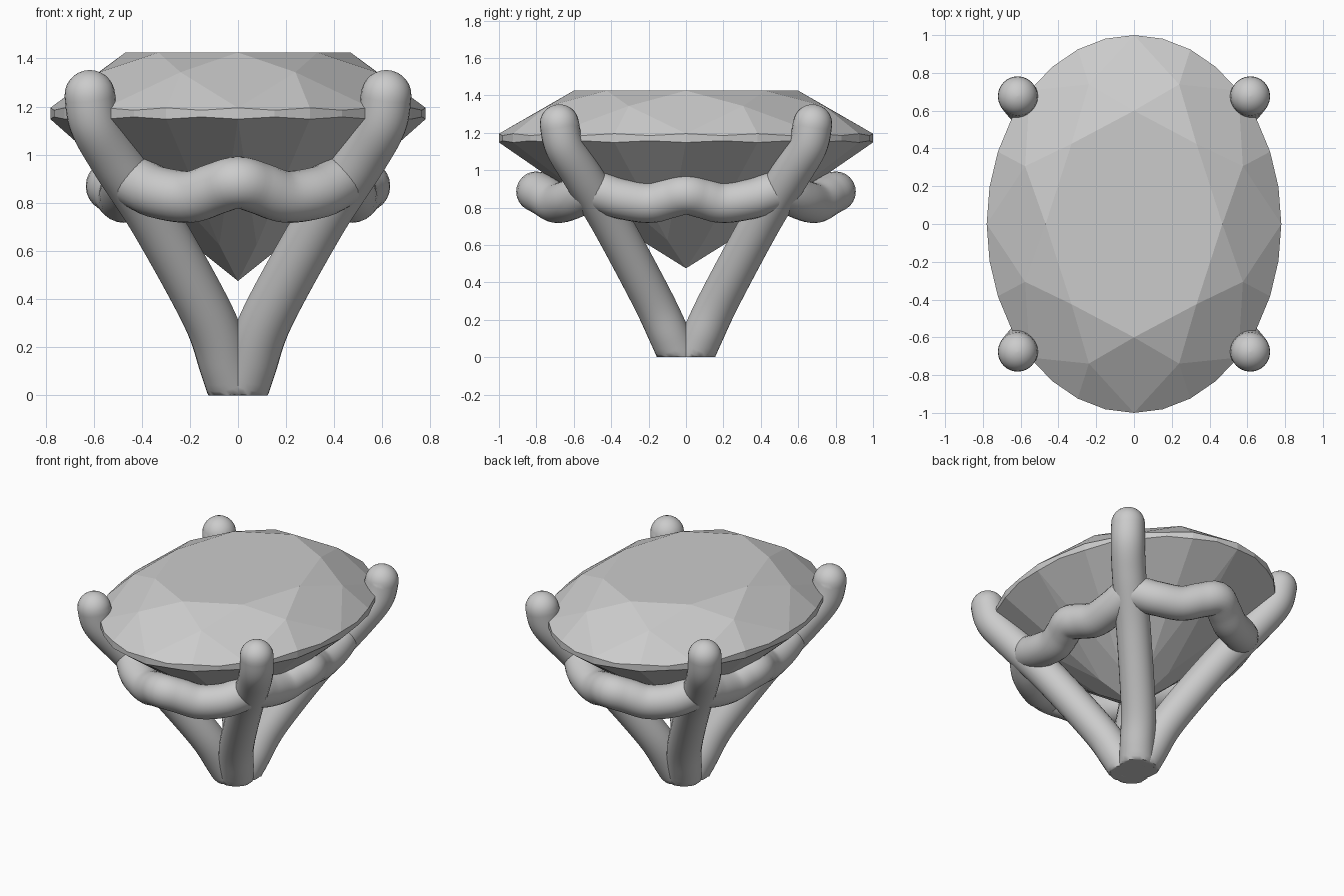
import bpy, bmesh, math
from mathutils import Vector

if "Cube" in bpy.data.objects:
    bpy.data.objects.remove(bpy.data.objects["Cube"])


def finish(bm, name, smooth):
    bmesh.ops.recalc_face_normals(bm, faces=bm.faces[:])
    me = bpy.data.meshes.new(name)
    bm.to_mesh(me)
    bm.free()
    ob = bpy.data.objects.new(name, me)
    bpy.context.collection.objects.link(ob)
    if smooth:
        bpy.ops.object.select_all(action='DESELECT')
        ob.select_set(True)
        bpy.context.view_layer.objects.active = ob
        bpy.ops.object.shade_smooth_by_angle(angle=math.radians(50))
    return ob


def spline(pts, closed, steps=8):
    """Catmull-Rom samples through the points."""
    n = len(pts)
    pts = [Vector(p) for p in pts]
    get = (lambda i: pts[i % n]) if closed else (lambda i: pts[max(0, min(n - 1, i))])
    out = []
    for i in range(n if closed else n - 1):
        a, b, c, d = get(i - 1), get(i), get(i + 1), get(i + 2)
        for s in range(steps):
            t = s / steps
            out.append(0.5 * (2 * b + (c - a) * t + (2 * a - 5 * b + 4 * c - d) * t * t
                              + (3 * b - a - 3 * c + d) * t ** 3))
    if not closed:
        out.append(pts[-1])
    return out


def tube(name, path, radii, ref, closed, sides=24):
    bm = bmesh.new()
    rings, n = [], len(path)
    for i, p in enumerate(path):
        if closed:
            t = path[(i + 1) % n] - path[i - 1]
        else:
            t = path[min(i + 1, n - 1)] - path[max(i - 1, 0)]
        u = t.cross(ref).normalized()
        v = u.cross(t).normalized()
        ring = []
        for k in range(sides):
            a = 2 * math.pi * k / sides
            q = p + (u * math.cos(a) + v * math.sin(a)) * radii[i]
            q.z = max(q.z, 0)
            ring.append(bm.verts.new(q))
        rings.append(ring)
    for i in range(n if closed else n - 1):
        a, b = rings[i], rings[(i + 1) % n]
        for k in range(sides):
            j = (k + 1) % sides
            bm.faces.new((a[k], a[j], b[j], b[k]))
    if not closed:
        bm.faces.new(rings[0])
        bm.faces.new(rings[-1])
    return finish(bm, name, True)


# Oval faceted stone: table, crown, scalloped girdle, pavilion
bm = bmesh.new()


def gv(r, step, z):
    a = step * math.pi / 16
    return bm.verts.new((0.78 * r * math.sin(a), r * math.cos(a), z))


table = [gv(0.6, 4 * k, 1.425) for k in range(8)]
star = [gv(0.8, 4 * k + 2, 1.343) for k in range(8)]
upper = [gv(1, i, 1.185 if i % 2 else 1.195) for i in range(32)]
lower = [gv(1, i, 1.157 if i % 2 else 1.148) for i in range(32)]
pav = [gv(0.26, 4 * k + 2, 0.625) for k in range(8)]
culet = bm.verts.new((0, 0, 0.475))
bm.faces.new(table)
for k in range(8):
    g, n = 4 * k, (k + 1) % 8
    e = (g + 4) % 32
    bm.faces.new((table[k], table[n], star[k]))
    bm.faces.new((table[k], star[k], upper[g], star[k - 1]))
    bm.faces.new((star[k], upper[g + 2], upper[g + 1], upper[g]))
    bm.faces.new((star[k], upper[e], upper[g + 3], upper[g + 2]))
    bm.faces.new((pav[k], lower[g], lower[g + 1], lower[g + 2]))
    bm.faces.new((pav[k], lower[g + 2], lower[g + 3], lower[e]))
    bm.faces.new((culet, pav[k - 1], lower[g], pav[k]))
for i in range(32):
    j = (i + 1) % 32
    bm.faces.new((upper[i], upper[j], lower[j], lower[i]))
finish(bm, "oval_stone", False)

# Four claws leaning out from the base, with rounded tips
claw = [(-0.01, 0.01, -0.06), (0.05, 0.09, 0.12), (0.125, 0.19, 0.33), (0.34, 0.40, 0.72),
        (0.51, 0.56, 0.98), (0.595, 0.65, 1.13), (0.616, 0.677, 1.247)]
for sx, sy, label in ((1, 1, "back_right"), (-1, 1, "back_left"),
                      (1, -1, "front_right"), (-1, -1, "front_left")):
    path = spline([(x * sx, y * sy, z) for x, y, z in claw], False)
    radii = [0.11 - 0.005 * i / len(path) for i in range(len(path))]
    tip = path[-1].copy()
    for s in range(1, 8):
        a = s * math.pi / 2 / 7.1
        path.append(tip + Vector((0, 0, 0.105 * math.sin(a))))
        radii.append(0.105 * math.cos(a))
    tube(label + "_claw", path, radii, Vector((-sy, sx, 0)), False)

# Wavy gallery ring joining the claws, peaked at the middle of each side
quarter = [(0, 0.80, 0.885), (0.09, 0.755, 0.86), (0.20, 0.69, 0.825), (0.34, 0.61, 0.845),
           (0.44, 0.50, 0.89), (0.465, 0.36, 0.85), (0.475, 0.20, 0.825),
           (0.50, 0.09, 0.85), (0.525, 0, 0.87)]
half = quarter + [(x, -y, z) for x, y, z in quarter[-2::-1]]
loop = half + [(-x, y, z) for x, y, z in half[-2:0:-1]]
path = spline(loop, True, 5)
tube("gallery_ring", path, [0.108] * len(path), Vector((0, 0, 1)), True)
